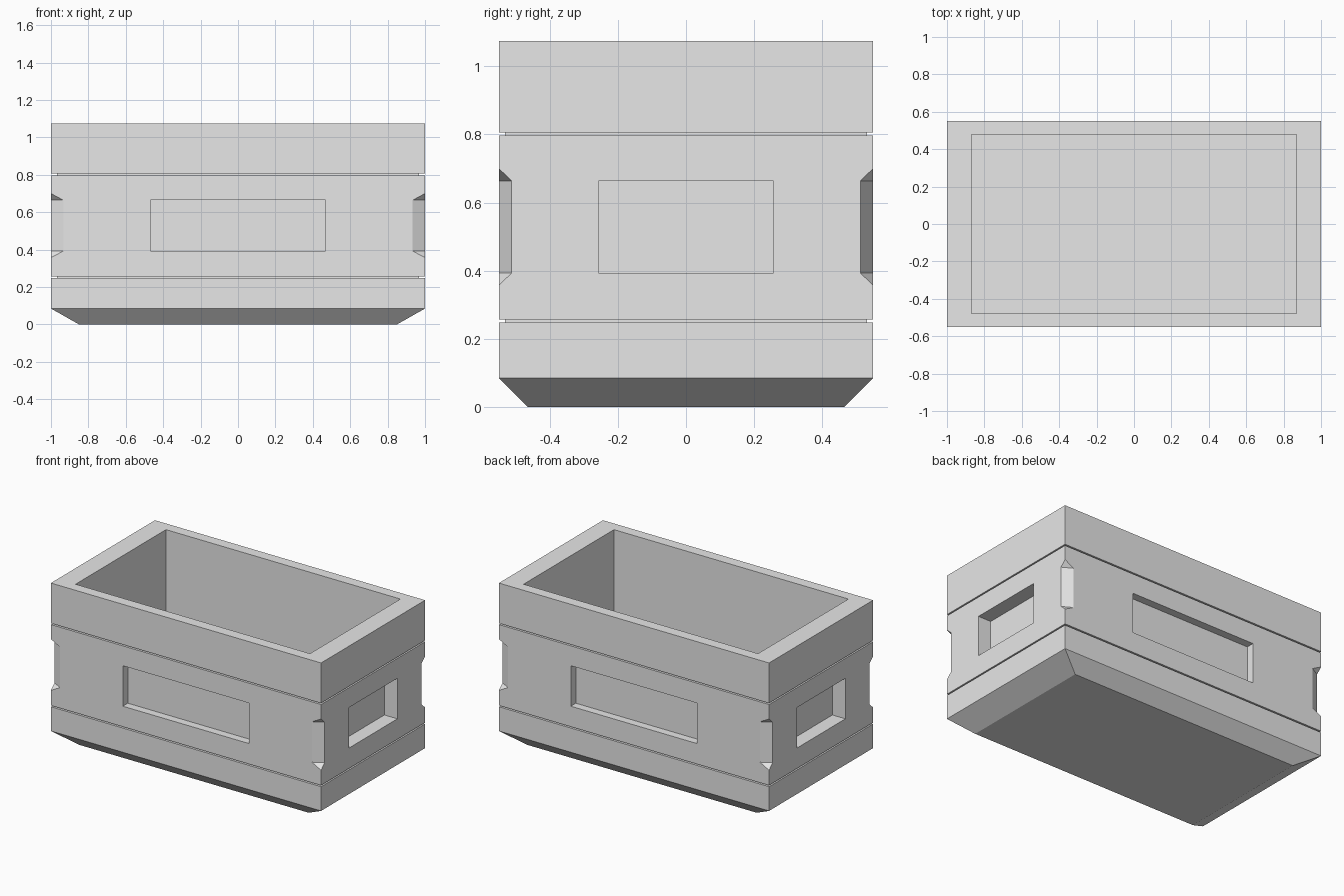
import bpy, bmesh

if "Cube" in bpy.data.objects:
    bpy.data.objects.remove(bpy.data.objects["Cube"])

HX, HY, H = 1.0, 0.55, 1.075          # half width, half depth, height
PANEL_Z = (0.393, 0.664)              # height range of recesses and corner notches

grey = bpy.data.materials.new("light_grey")
grey.diffuse_color = (0.8, 0.8, 0.8, 1)
grey.use_nodes = True
grey.node_tree.nodes["Principled BSDF"].inputs["Base Color"].default_value = grey.diffuse_color


def finish(bm, name):
    bmesh.ops.recalc_face_normals(bm, faces=bm.faces)
    mesh = bpy.data.meshes.new(name)
    bm.to_mesh(mesh)
    bm.free()
    mesh.materials.append(grey)
    ob = bpy.data.objects.new(name, mesh)
    bpy.context.collection.objects.link(ob)
    return ob


def loft(bm, rings):
    """Closed skin over a stack of quads, capped at both ends."""
    loops = [[bm.verts.new(p) for p in ring] for ring in rings]
    for a, b in zip(loops, loops[1:]):
        for i in range(4):
            j = (i + 1) % 4
            bm.faces.new((a[i], a[j], b[j], b[i]))
    bm.faces.new(loops[0][::-1])
    bm.faces.new(loops[-1])


def rect(x, y, z):
    return [(-x, -y, z), (x, -y, z), (x, y, z), (-x, y, z)]


# Planter body: tapered foot, two thin grooves, rim, then down into the cavity
rings = [rect(0.85, 0.465, 0), rect(HX, HY, 0.085)]
for z0, z1 in ((0.247, 0.256), (0.797, 0.806)):
    rings += [rect(HX, HY, z0), rect(0.967, 0.532, z0),
              rect(0.967, 0.532, z1), rect(HX, HY, z1)]
rings += [rect(HX, HY, H), rect(0.868, 0.478, H), rect(0.868, 0.478, 0.08)]
bm = bmesh.new()
loft(bm, rings)
body = finish(bm, "planter_box")

# Cutters: a recessed panel on each side and a pinched notch on each corner
bm = bmesh.new()
z0, z1 = PANEL_Z


def box(xa, xb, ya, yb):
    loft(bm, [[(xa, ya, z), (xb, ya, z), (xb, yb, z), (xa, yb, z)] for z in PANEL_Z])


for s in (-1, 1):
    box(-0.468, 0.468, *sorted((s * (HY - 0.053), s * (HY + 0.1))))
    box(*sorted((s * (HX - 0.096), s * (HX + 0.1))), -0.257, 0.257)
    for t in (-1, 1):
        profile = [(1, z0), (1, z1), (-1, z1 + 0.072), (-1, z0 - 0.072)]
        loft(bm, [[(s * (HX - 0.0335 * d + 0.067 * k),
                    t * (HY - 0.019 * d - 0.038 * k), z) for d, z in profile]
                  for k in (-1.2, 1.2)])
cutter = finish(bm, "recess_cutter")
cutter.hide_render = True

mod = body.modifiers.new("recesses", 'BOOLEAN')
mod.operation = 'DIFFERENCE'
mod.solver = 'EXACT'
mod.object = cutter

# Bake the cut and drop the cutter
deps = bpy.context.evaluated_depsgraph_get()
baked = bpy.data.meshes.new_from_object(body.evaluated_get(deps))
body.modifiers.clear()
body.data = baked
bpy.data.objects.remove(cutter)
